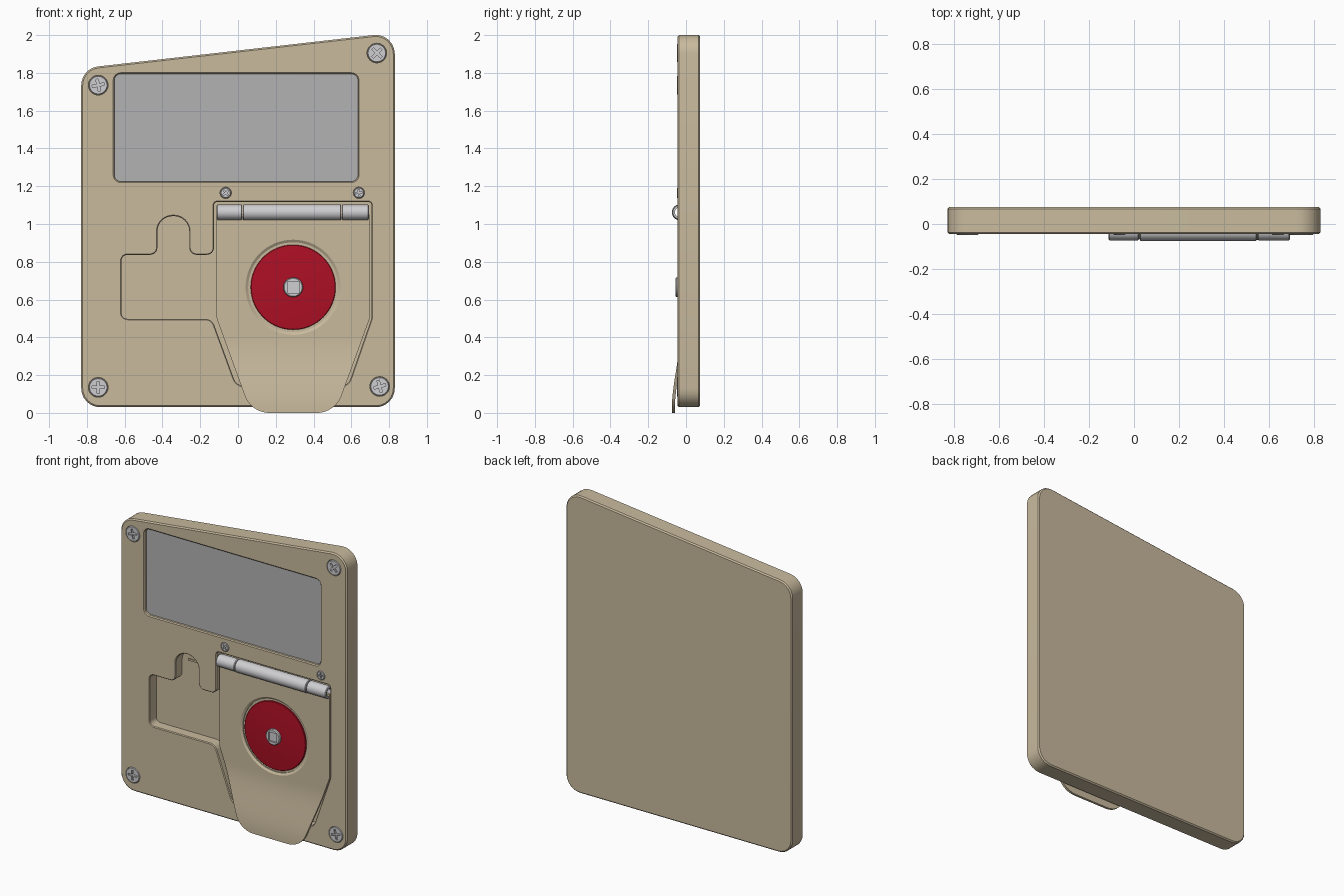
import bpy, bmesh, math
from mathutils import Vector

if "Cube" in bpy.data.objects:
    bpy.data.objects.remove(bpy.data.objects["Cube"])


def material(name, rgb):
    m = bpy.data.materials.new(name)
    m.diffuse_color = (*rgb, 1)
    m.use_nodes = True
    m.node_tree.nodes["Principled BSDF"].inputs["Base Color"].default_value = m.diffuse_color
    return m


BEIGE = material("beige", (0.58, 0.49, 0.34))
GREY = material("screen grey", (0.45, 0.45, 0.45))
RED = material("red", (0.42, 0.005, 0.018))
SILVER = material("silver", (0.62, 0.62, 0.64))


def loft(name, rings, mat, closed=False):
    """Skin a list of equal-length rings; caps the ends unless closed."""
    bm = bmesh.new()
    loops = [[bm.verts.new(p) for p in r] for r in rings]
    pairs = list(zip(loops, loops[1:])) + ([(loops[-1], loops[0])] if closed else [])
    n = len(loops[0])
    for a, b in pairs:
        for i in range(n):
            j = (i + 1) % n
            bm.faces.new((a[i], a[j], b[j], b[i]))
    if not closed:
        bm.faces.new(loops[0])
        bm.faces.new(loops[-1])
    bmesh.ops.recalc_face_normals(bm, faces=bm.faces)
    me = bpy.data.meshes.new(name)
    bm.to_mesh(me)
    bm.free()
    me.materials.append(mat)
    ob = bpy.data.objects.new(name, me)
    bpy.context.collection.objects.link(ob)
    return ob


def rounded(pts, radii, d=0.0, n=7):
    """Counter-clockwise polygon, offset outward by d, with filleted corners."""
    P = [Vector(p) for p in pts]
    k = len(P)
    off, rad = [], []
    for i in range(k):
        e1 = (P[i] - P[i - 1]).normalized()
        e2 = (P[(i + 1) % k] - P[i]).normalized()
        n1, n2 = Vector((e1.y, -e1.x)), Vector((e2.y, -e2.x))
        off.append(P[i] + (n1 + n2) * d / (1 + n1.dot(n2)))
        convex = e1.x * e2.y - e1.y * e2.x > 0
        rad.append(max(0.001, radii[i] + (d if convex else -d)))
    out = []
    for i in range(k):
        p, r = off[i], rad[i]
        u, v = (off[i - 1] - p).normalized(), (off[(i + 1) % k] - p).normalized()
        half = u.angle(v) / 2
        t = r / math.tan(half)
        c = p + (u + v).normalized() * r / math.sin(half)
        s, e = p + u * t - c, p + v * t - c
        a0 = math.atan2(s.y, s.x)
        da = (math.atan2(e.y, e.x) - a0 + math.pi) % (2 * math.pi) - math.pi
        for q in range(n):
            a = a0 + da * q / (n - 1)
            out.append((c.x + r * math.cos(a), c.y + r * math.sin(a)))
    return out


def slab(name, pts, radii, layers, mat):
    """Outline in x/z lofted through (y, offset) layers."""
    return loft(name, [[(x, y, z) for x, z in rounded(pts, radii, d)] for y, d in layers], mat)


def lathe(name, x, z, profile, mat, n=48):
    """Solid of (radius, y) rings around a front-to-back axis."""
    ang = [2 * math.pi * i / n for i in range(n)]
    return loft(name, [[(x + r * math.cos(a), y, z + r * math.sin(a)) for a in ang]
                       for r, y in profile], mat)


def box(name, x, z, w, h, y0, y1, turn, mat):
    c, s = math.cos(turn), math.sin(turn)
    q = [(x + a * w * c - b * h * s, z + a * w * s + b * h * c)
         for a, b in ((-.5, -.5), (.5, -.5), (.5, .5), (-.5, .5))]
    return loft(name, [[(a, y, b) for a, b in q] for y in (y0, y1)], mat)


def cut(ob, cutter):
    bpy.context.view_layer.objects.active = ob
    m = ob.modifiers.new("cut", 'BOOLEAN')
    m.operation, m.solver, m.object = 'DIFFERENCE', 'EXACT', cutter
    bpy.ops.object.modifier_apply(modifier=m.name)
    bpy.data.objects.remove(cutter)


F = -0.045  # front face of the case

# Case with slanted top edge
body = slab("case", [(-.83, .03), (.83, .03), (.83, 2.013), (-.83, 1.824)], [.1] * 4,
            [(F, -.008), (F + .008, 0), (.067, 0), (.075, -.008)], BEIGE)

# Screen recess and panel
screen = [(-.655, 1.225), (.635, 1.225), (.635, 1.795), (-.655, 1.795)]
cut(body, slab("screen_cutter", screen, [.035] * 4,
               [(F - .01, .016), (F + .006, 0), (F + .022, 0)], BEIGE))
slab("screen_panel", screen, [.035] * 4, [(F + .018, -.001), (F + .024, -.001)], GREY)

# Deep compartment behind the flap
cavity = [(-.62, .495), (-.14, .495), (-.01, .14), (.585, .14), (.71, .50), (.71, 1.12),
          (-.13, 1.12), (-.13, .84), (-.255, .84), (-.255, 1.045), (-.43, 1.045),
          (-.43, .84), (-.62, .84)]
cav_r = [.035, .05, .06, .06, .05, .02, .02, .035, .035, .084, .084, .035, .035]
cut(body, slab("cavity_cutter", cavity, cav_r,
               [(F - .01, .012), (F + .005, -.003), (.025, -.003)], BEIGE))
box("latch_bar", -.34, .975, .08, .012, .018, .027, 0, BEIGE)

# Screws: x, z, radius, turn in degrees
for i, (x, z, r, t) in enumerate([(-.74, 1.735, .05, 12), (.735, 1.905, .05, 45),
                                  (-.74, .135, .05, 0), (.75, .14, .05, 15),
                                  (-.065, 1.165, .028, 40), (.64, 1.165, .028, 5)]):
    cut(body, lathe("bore", x, z, [(r + .002, F - .02), (r + .002, -.03)], BEIGE, 32))
    s = lathe(f"screw_{i + 1}", x, z, [(r - .004, F - .003), (r, F), (r, -.028)], SILVER, 32)
    for k in (0, 90):
        cut(s, box("slot", x, z, r * 1.3, r * .26, F - .02, F + .006, math.radians(t + k), SILVER))

# Flap: flat plate that sweeps outward into a lifting lip
CX, CZ = .292, .665
half = rounded([(.223, 0), (.405, .5), (.405, 1.05), (0, 1.05), (0, 0)],
               [.14, .06, .001, .001, .001], n=12)[:24] + [(.405, 1.05)]
rows = [half[0]]
for (w0, z0), (w1, z1) in zip(half, half[1:]):
    k = max(1, math.ceil((z1 - z0) / .02)) if z0 < .42 else 1
    rows += [(w0 + (w1 - w0) * j / k, z0 + (z1 - z0) * j / k) for j in range(1, k + 1)]
rings = []
for w, z in rows:
    t = min(1, max(0, (.40 - z) / .38))
    y = -.035 - .04 * t * t * (3 - 2 * t)
    rings.append([(CX - w, y, z), (CX + w, y, z), (CX + w, y + .016, z), (CX - w, y + .016, z)])
flap = loft("flap", rings, BEIGE)
cut(flap, lathe("flap_cutter", CX, CZ, [(.262, -.06), (.255, -.037), (.238, -.026), (.238, 0)],
                BEIGE, 64))
lathe("dial_cup", CX, CZ, [(.28, -.0195), (.28, -.005)], BEIGE, 64)

# Red dial, gently domed
lathe("red_dial", CX, CZ, [(.225, -.012), (.225, -.026), (.222, -.029), (.17, -.033),
                           (.11, -.036), (.05, -.038)], RED, 64)

# Hub with square socket
hub = lathe("dial_hub", CX, CZ, [(.052, -.03), (.052, -.051), (.047, -.056)], SILVER, 40)
cut(hub, box("socket", CX, CZ, .06, .06, -.07, -.044, 0, SILVER))

# Hinge barrel: three hollow knuckles
for name, x0, x1, r in [("hinge_left", -.113, .022, .040), ("hinge_middle", .026, .546, .042),
                        ("hinge_right", .55, .693, .040)]:
    prof = [(x0, r - .004), (x0 + .004, r), (x1 - .004, r), (x1, r - .004), (x1, .026), (x0, .026)]
    loft(name, [[(x, -.033 + q * math.cos(a), 1.062 + q * math.sin(a))
                 for a in [2 * math.pi * i / 32 for i in range(32)]] for x, q in prof],
         SILVER, closed=True)

# Smooth rounded walls, keep edges crisp
bpy.ops.object.select_all(action='SELECT')
bpy.ops.object.shade_smooth_by_angle(angle=math.radians(30))
